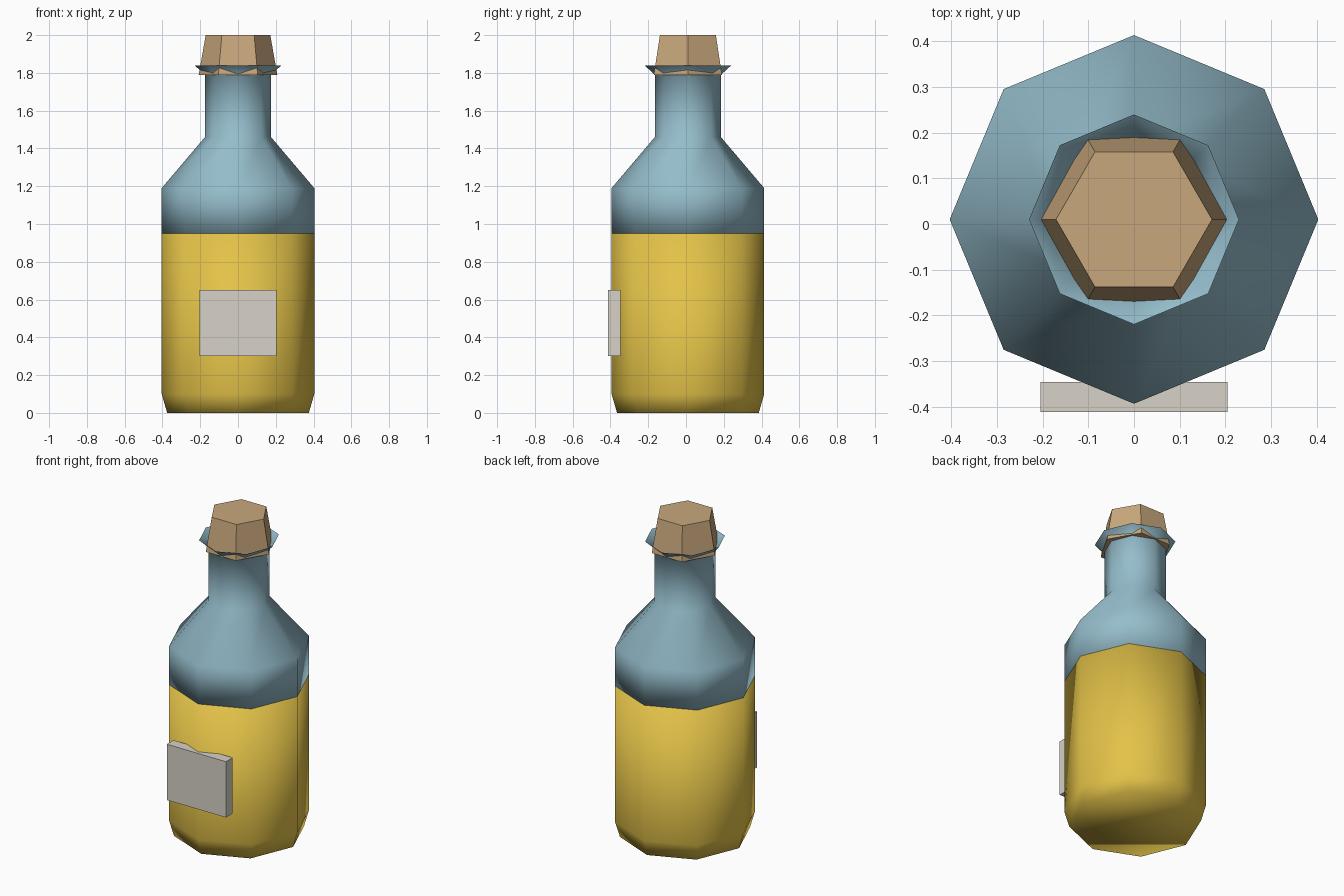
import bpy, bmesh, math
from mathutils import Matrix

cube = bpy.data.objects.get("Cube")
if cube:
    bpy.data.objects.remove(cube, do_unlink=True)

CENTRE_Y = 0.01


def material(name, rgb):
    m = bpy.data.materials.new(name)
    m.use_nodes = True
    m.diffuse_color = (*rgb, 1)
    m.node_tree.nodes["Principled BSDF"].inputs["Base Color"].default_value = (*rgb, 1)
    return m


def finish(bm, name, mat, smooth):
    mesh = bpy.data.meshes.new(name)
    bmesh.ops.recalc_face_normals(bm, faces=bm.faces)
    for f in bm.faces:
        f.smooth = smooth
    bm.to_mesh(mesh)
    bm.free()
    mesh.materials.append(mat)
    obj = bpy.data.objects.new(name, mesh)
    bpy.context.collection.objects.link(obj)
    return obj


def lathe(name, profile, sides, mat, smooth, cap_top=True):
    """Stack rings of (radius, height), with a corner on the x axis."""
    bm = bmesh.new()
    rings = []
    for r, z in profile:
        angles = [math.tau * i / sides for i in range(sides)]
        rings.append([bm.verts.new((r * math.cos(a), CENTRE_Y + r * math.sin(a), z))
                      for a in angles])
    for low, high in zip(rings, rings[1:]):
        for i in range(sides):
            j = (i + 1) % sides
            bm.faces.new((low[i], low[j], high[j], high[i]))
    bm.faces.new(rings[0][::-1])
    if cap_top:
        bm.faces.new(rings[-1])
    return finish(bm, name, mat, smooth)


glass = material("blue glass", (0.30, 0.51, 0.60))
liquid = material("yellow liquid", (0.77, 0.54, 0.065))
cork = material("tan cork", (0.58, 0.39, 0.205))
paper = material("pale paper", (0.68, 0.645, 0.57))

# Filled lower body, with a chamfered foot
lathe("liquid_body", [(0.375, 0), (0.404, 0.1), (0.404, 0.95)], 8, liquid, True)

# Glass shoulder, neck and open flared lip
lathe("glass_neck", [(0.404, 0.95), (0.404, 1.19), (0.175, 1.46),
                     (0.175, 1.79), (0.23, 1.84)], 8, glass, True, cap_top=False)

# Tapered six-sided stopper
lathe("cork_stopper", [(0.208, 1.79), (0.171, 2.0)], 6, cork, False)

# Label block set into the front
bm = bmesh.new()
bmesh.ops.create_cube(bm, size=1, matrix=Matrix.Translation((0, -0.379, 0.475))
                      @ Matrix.Diagonal((0.41, 0.066, 0.35, 1)))
finish(bm, "label", paper, False)
